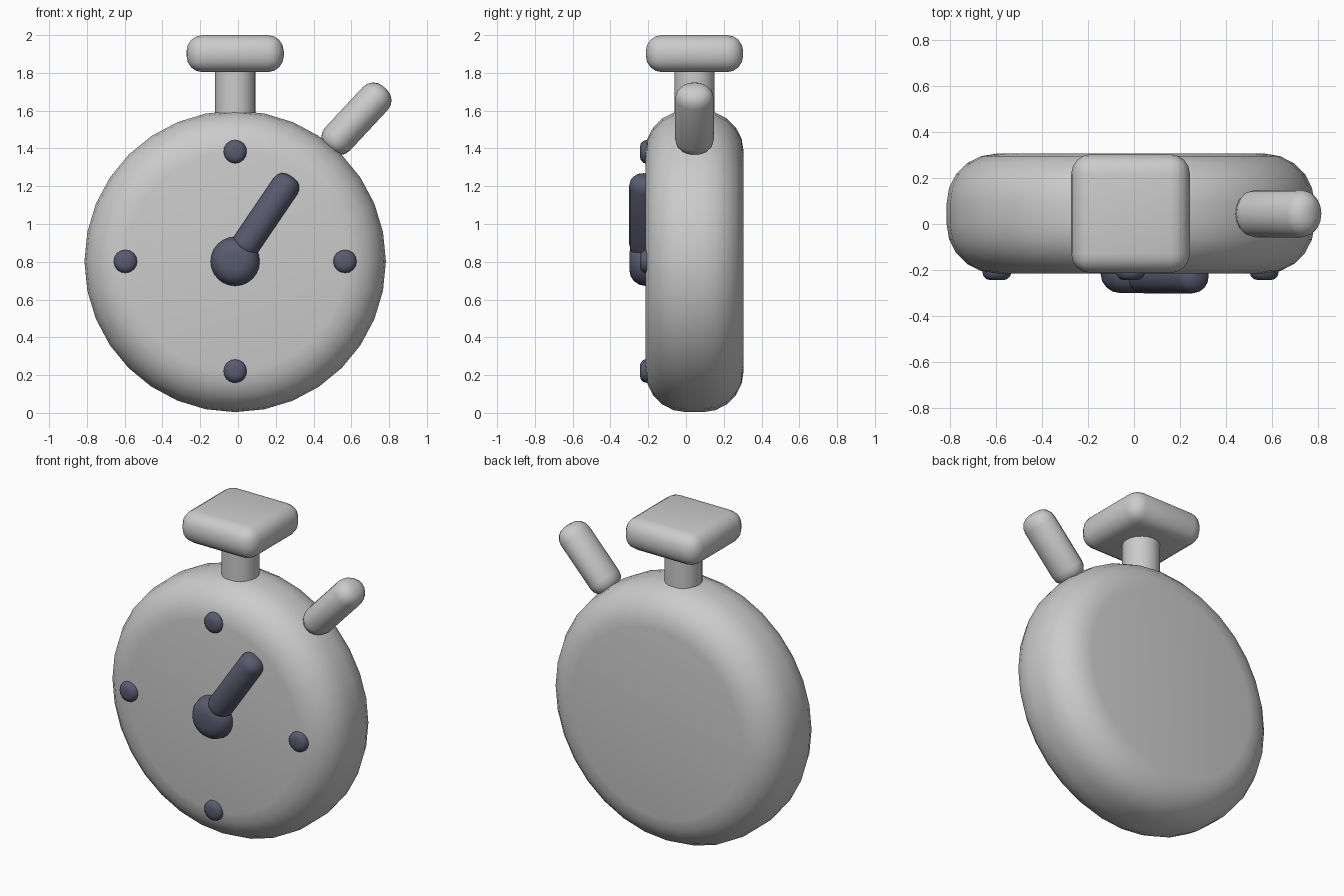
import bpy
from math import radians, pi, cos, sin, atan2, hypot

if "Cube" in bpy.data.objects:
    bpy.data.objects.remove(bpy.data.objects["Cube"])

CX, CY, CZ = -0.015, 0.045, 0.802   # centre of the case

navy = bpy.data.materials.new("navy")
navy.diffuse_color = (0.10, 0.105, 0.16, 1)
navy.use_nodes = True
navy.node_tree.nodes["Principled BSDF"].inputs["Base Color"].default_value = navy.diffuse_color


def finish(name, bevel=0, segments=4, mat=None, angle=60):
    ob = bpy.context.object
    ob.name = name
    if bevel:
        bpy.ops.object.transform_apply(location=False, rotation=False, scale=True)
        m = ob.modifiers.new("round", "BEVEL")
        m.width, m.segments = bevel, segments
        m.limit_method, m.angle_limit = "ANGLE", radians(50)
        bpy.ops.object.modifier_apply(modifier="round")
    bpy.ops.object.shade_smooth_by_angle(angle=radians(angle))
    if mat:
        ob.data.materials.append(mat)
    return ob


def cylinder(name, loc, r, depth, rot=(0, 0, 0), sides=32, scale=(1, 1, 1), **kw):
    bpy.ops.mesh.primitive_cylinder_add(vertices=sides, radius=r, depth=depth,
                                        location=loc, rotation=rot)
    bpy.context.object.scale = scale
    return finish(name, **kw)


# Round case
cylinder("case", (CX, CY, CZ), 0.798, 0.52, (pi / 2, 0, 0), bevel=0.215, segments=5)

# Stem and crown
cylinder("crown_stem", (CX, CY, 1.70), 0.107, 0.28, sides=20)
bpy.ops.mesh.primitive_cube_add(size=1, location=(CX, CY, 1.902))
bpy.context.object.scale = (0.515, 0.515, 0.196)
finish("crown", bevel=0.085, segments=4)

# Tilted side button
cylinder("side_button", (0.627, CY, 1.557), 0.103, 0.445, (0, radians(43), 0),
         sides=16, scale=(0.87, 1, 1), bevel=0.075, segments=4)

# Hub and hand
cylinder("hand_hub", (CX, -0.20, CZ), 0.13, 0.20, (pi / 2, 0, 0), sides=24,
         bevel=0.085, segments=4, mat=navy)
x0, z0, x1, z1 = 0.01, 0.845, 0.285, 1.25
cylinder("hand", ((x0 + x1) / 2, -0.225, (z0 + z1) / 2), 0.076,
         hypot(x1 - x0, z1 - z0), (0, atan2(x1 - x0, z1 - z0), 0), sides=16,
         bevel=0.058, segments=4, mat=navy)

# Four hour dots
for i in range(4):
    a = i * pi / 2
    cylinder(f"dial_dot_{i + 1}", (CX + 0.58 * cos(a), -0.20, CZ + 0.58 * sin(a)),
             0.063, 0.088, (pi / 2, 0, 0), sides=16, bevel=0.036, segments=3, mat=navy)
